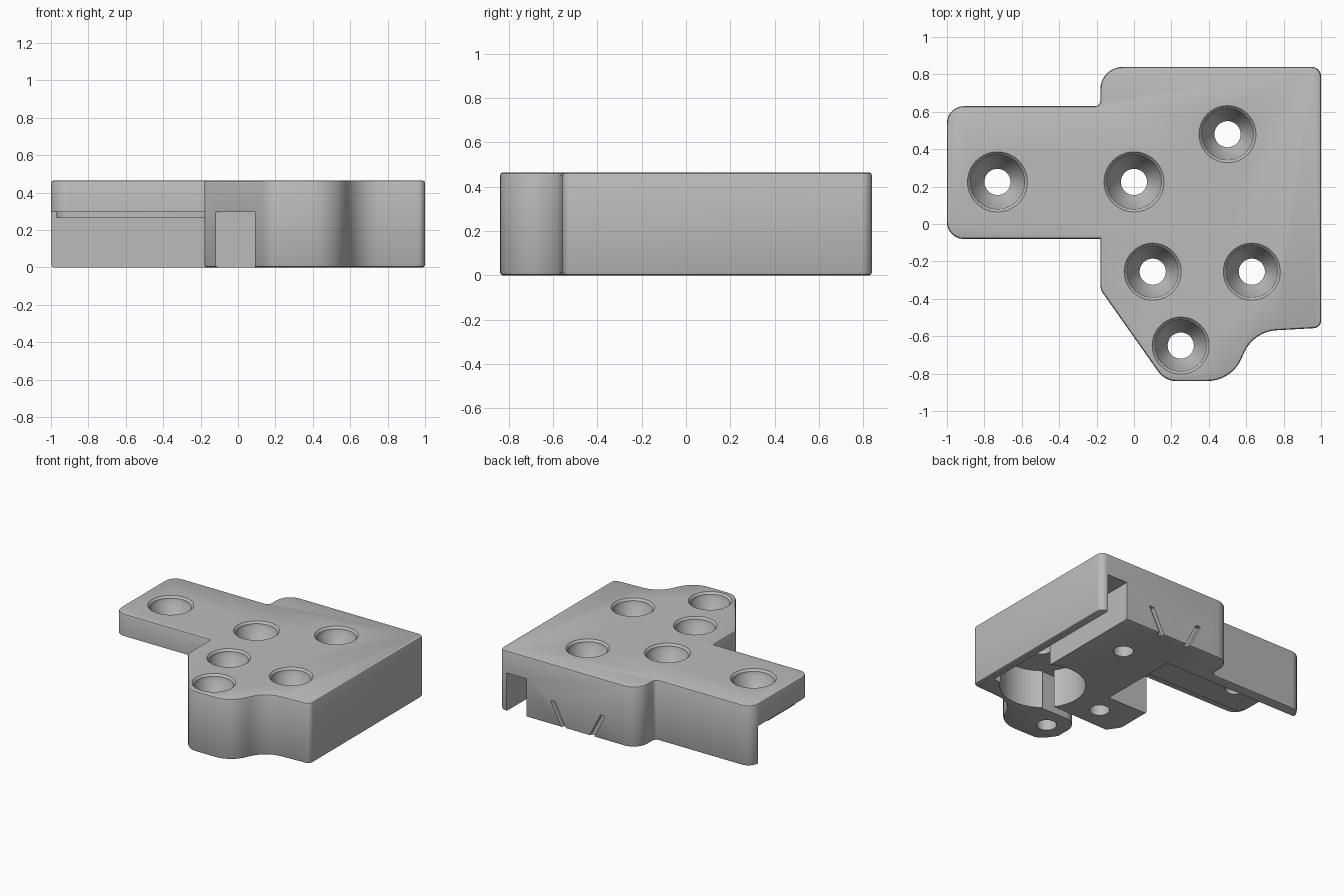
import bpy, bmesh, math
from mathutils import Vector

cube = bpy.data.objects.get("Cube")
if cube:
    bpy.data.objects.remove(cube, do_unlink=True)

TOP, CEILING = 0.465, 0.295

grey = bpy.data.materials.new("plain_grey")
grey.use_nodes = True
grey.diffuse_color = (0.5, 0.5, 0.5, 1)
grey.node_tree.nodes["Principled BSDF"].inputs["Base Color"].default_value = (0.5, 0.5, 0.5, 1)


def rounded(corners, steps=8):
    """Replace each (x, y, radius) corner by a tangent arc."""
    result = []
    for i, (x, y, r) in enumerate(corners):
        p = Vector((x, y))
        if r == 0:
            result.append(p)
            continue
        a = (Vector(corners[i - 1][:2]) - p).normalized()
        b = (Vector(corners[(i + 1) % len(corners)][:2]) - p).normalized()
        half = a.angle(b) / 2
        start = p + a * (r / math.tan(half))
        centre = p + (a + b).normalized() * (r / math.sin(half))
        end = p + b * (r / math.tan(half))
        sweep = (start - centre).angle_signed(end - centre)
        base = start - centre
        for k in range(steps + 1):
            t = -sweep * k / steps
            c, s = math.cos(t), math.sin(t)
            result.append(centre + Vector((base.x * c - base.y * s, base.x * s + base.y * c)))
    return result


def make_object(name, bm):
    bmesh.ops.recalc_face_normals(bm, faces=bm.faces)
    mesh = bpy.data.meshes.new(name)
    bm.to_mesh(mesh)
    bm.free()
    mesh.materials.append(grey)
    obj = bpy.data.objects.new(name, mesh)
    bpy.context.collection.objects.link(obj)
    return obj


def prism(name, points, z0, z1, rim=0.0):
    """Extrude a plan outline, optionally softening both rims."""
    bm = bmesh.new()
    face = bm.faces.new([bm.verts.new((p[0], p[1], z0)) for p in points])
    grown = bmesh.ops.extrude_face_region(bm, geom=[face])["geom"]
    bmesh.ops.translate(bm, vec=(0, 0, z1 - z0),
                        verts=[g for g in grown if isinstance(g, bmesh.types.BMVert)])
    if rim:
        edges = [e for e in bm.edges if abs(e.verts[0].co.z - e.verts[1].co.z) < 1e-5]
        bmesh.ops.bevel(bm, geom=edges, offset=rim, segments=2, profile=0.5, affect='EDGES')
    return make_object(name, bm)


def box(x0, x1, y0, y1):
    return [(x0, y0), (x1, y0), (x1, y1), (x0, y1)]


def screw_hole(x, y, r):
    """Revolved cutter for a countersunk through hole."""
    profile = [(r + 0.012, TOP + 0.02), (r, TOP - 0.001), (r - 0.014, TOP - 0.015),
               (r - 0.018, TOP - 0.045), (0.07, 0.32), (0.07, -0.1)]
    sides = 40
    bm = bmesh.new()
    rings = []
    for radius, z in profile:
        rings.append([bm.verts.new((x + radius * math.cos(math.tau * k / sides),
                                    y + radius * math.sin(math.tau * k / sides), z))
                      for k in range(sides)])
    for low, high in zip(rings, rings[1:]):
        for k in range(sides):
            n = (k + 1) % sides
            bm.faces.new((low[k], low[n], high[n], high[k]))
    bm.faces.new(rings[0])
    bm.faces.new(rings[-1])
    return make_object("screw_hole_cutter", bm)


def combine(target, other, operation):
    mod = target.modifiers.new("combine", 'BOOLEAN')
    mod.operation, mod.object, mod.solver = operation, other, 'EXACT'
    bpy.context.view_layer.update()
    graph = bpy.context.evaluated_depsgraph_get()
    mesh = bpy.data.meshes.new_from_object(target.evaluated_get(graph))
    target.modifiers.clear()
    target.data = mesh
    bpy.data.objects.remove(other, do_unlink=True)


# Bracket outline with its side arm and curved front
outline = [(-1, 0.63, 0.09), (-0.18, 0.63, 0.03), (-0.18, 0.84, 0.12), (1, 0.84, 0.05),
           (1, -0.555, 0.04), (0.64, -0.575, 0.2), (0.52, -0.84, 0.2), (0.165, -0.84, 0.12),
           (-0.18, -0.35, 0.08), (-0.18, -0.08, 0), (-1, -0.08, 0.09)]
body = prism("mounting_bracket", rounded(outline), 0, TOP, 0.014)

# Underside: arm channel, side channel, round pocket and the gap between front bosses
arm_channel = [(-1.2, -0.3), (-0.2, -0.3), (-0.2, -0.08), (0.16, -0.08), (0.16, 0.55), (-1.2, 0.55)]
round_pocket = [(0.62 + 0.3 * math.cos(math.tau * k / 48), -0.25 + 0.3 * math.sin(math.tau * k / 48))
                for k in range(48)]
front_gap = rounded([(-0.4, -0.44, 0), (0.43, -0.42, 0), (0.43, -0.49, 0), (0.09, -0.49, 0.12),
                     (0.09, -1, 0), (-0.4, -1, 0)])
for plan in (arm_channel, box(0.77, 0.94, -0.4, 1), round_pocket, front_gap):
    combine(body, prism("channel_cutter", plan, -0.1, CEILING), 'DIFFERENCE')

# Thin raised pad under the arm
pad = rounded([(-0.97, 0, 0.08), (0.1, 0, 0.04), (0.1, 0.45, 0.04), (-0.97, 0.45, 0.08)])
combine(body, prism("arm_pad", pad, 0.265, 0.32), 'UNION')

# Two slanted grooves in the back wall
for top_x, bottom_x in ((0.545, 0.44), (0.12, 0.225)):
    groove = prism("groove_cutter", box(-0.02, 0.02, 0.81, 0.9), -0.02, 0.185)
    for v in groove.data.vertices:
        v.co.x += top_x if v.co.z > 0.1 else bottom_x
    combine(body, groove, 'DIFFERENCE')

# Countersunk screw holes
for x, y, r in ((-0.73, 0.225, 0.16), (0, 0.225, 0.16), (0.5, 0.48, 0.152),
                (0.1, -0.255, 0.152), (0.63, -0.255, 0.152), (0.25, -0.65, 0.152)):
    combine(body, screw_hole(x, y, r), 'DIFFERENCE')

bpy.ops.object.select_all(action='DESELECT')
body.select_set(True)
bpy.context.view_layer.objects.active = body
bpy.ops.object.shade_smooth_by_angle(angle=math.radians(30))
